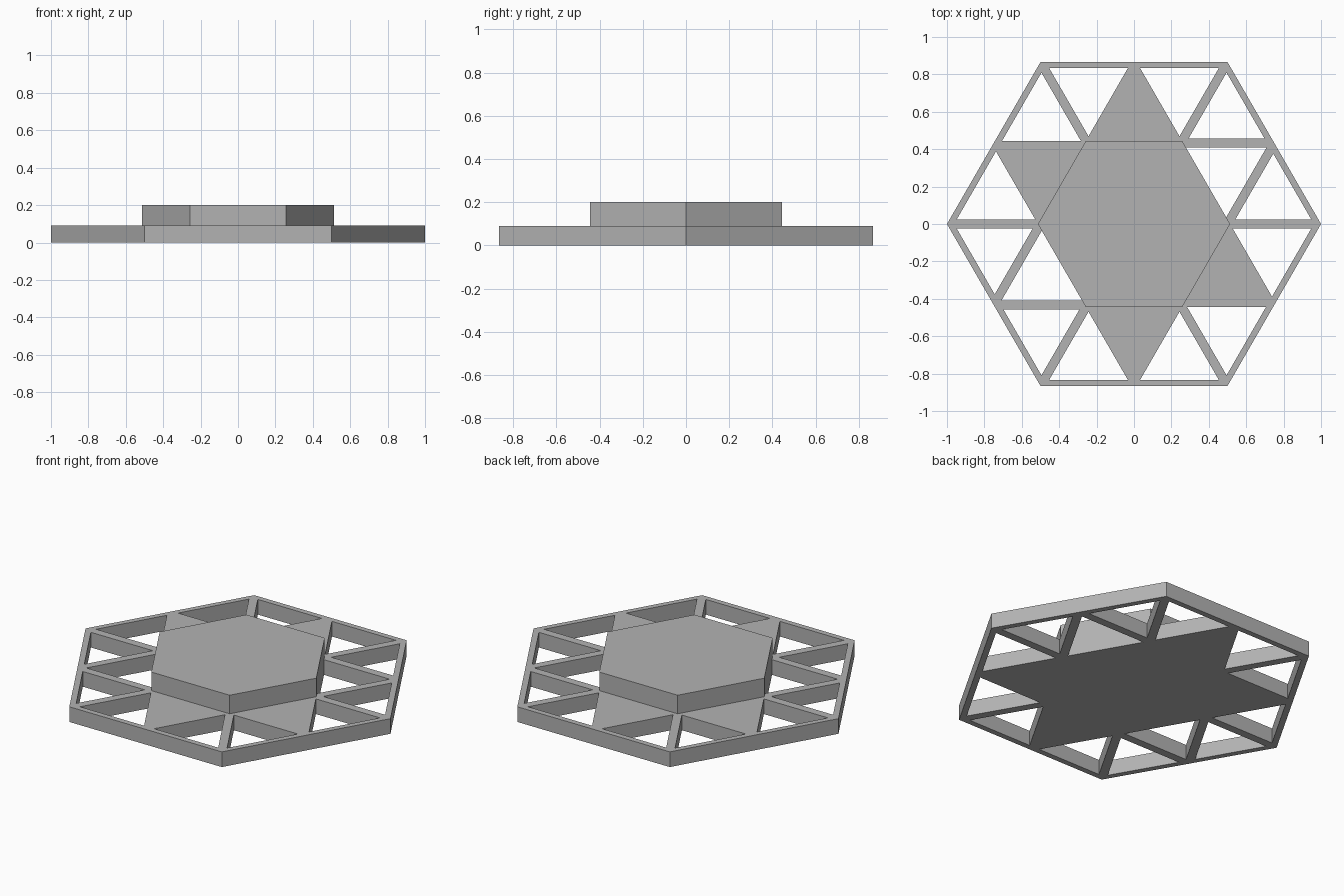
import bpy, bmesh, math
from mathutils import Vector

if "Cube" in bpy.data.objects:
    bpy.data.objects.remove(bpy.data.objects["Cube"])

BASE_H, TOP_H = 0.09, 0.20
RIM, STRUT, PANEL = 0.033, 0.024, 0.012   # hole insets from rim, struts, solid panels
S60 = math.sin(math.radians(60))

grey = bpy.data.materials.new("mid grey")
grey.diffuse_color = (0.45, 0.45, 0.45, 1)
grey.use_nodes = True
grey.node_tree.nodes["Principled BSDF"].inputs["Base Color"].default_value = grey.diffuse_color


def finish(bm, name):
    bmesh.ops.recalc_face_normals(bm, faces=bm.faces)
    me = bpy.data.meshes.new(name)
    bm.to_mesh(me)
    bm.free()
    me.materials.append(grey)
    ob = bpy.data.objects.new(name, me)
    bpy.context.collection.objects.link(ob)
    return ob


def extrude_up(bm, height):
    res = bmesh.ops.extrude_face_region(bm, geom=list(bm.faces), use_keep_orig=True)
    verts = [g for g in res["geom"] if isinstance(g, bmesh.types.BMVert)]
    bmesh.ops.translate(bm, verts=verts, vec=(0, 0, height))


def point(ij):
    return Vector((0.5 * ij[0] + 0.25 * ij[1], 0.5 * S60 * ij[1], 0))


# Triangular cells that make up the hexagon
cells = []
for i in range(-2, 2):
    for j in range(-2, 2):
        for tri in (((i, j), (i + 1, j), (i, j + 1)),
                    ((i + 1, j), (i + 1, j + 1), (i, j + 1))):
            if all(point(v).length < 1.001 for v in tri):
                cells.append(tri)


def is_solid(tri):
    c = sum((point(v) for v in tri), Vector()) / 3
    angle = round(math.degrees(math.atan2(c.y, c.x))) % 360
    return c.length < 0.4 or (c.length < 0.65 and angle in (90, 150, 270, 330))


# Which cells share each edge decides the beam width there
sharing = {}
for tri in cells:
    for k in range(3):
        sharing.setdefault(frozenset((tri[k], tri[(k + 1) % 3])), []).append(tri)


def inset(tri, k):
    edge = sharing[frozenset((tri[k], tri[(k + 1) % 3]))]
    if len(edge) == 1:
        return RIM
    return PANEL if any(is_solid(t) for t in edge) else STRUT


# Base plate: solid panels plus open triangular frames
bm = bmesh.new()
for tri in cells:
    p = [point(v) for v in tri]
    if is_solid(tri):
        bm.faces.new([bm.verts.new(v) for v in p])
        continue
    hole = []
    for k in range(3):
        u = (p[(k + 1) % 3] - p[k]).normalized()
        v = (p[k - 1] - p[k]).normalized()
        hole.append(p[k] + (u * inset(tri, (k + 2) % 3) + v * inset(tri, k)) / S60)
    outer = [bm.verts.new(v) for v in p]
    inner = [bm.verts.new(v) for v in hole]
    for k in range(3):
        n = (k + 1) % 3
        bm.faces.new((outer[k], outer[n], inner[n], inner[k]))
bmesh.ops.remove_doubles(bm, verts=bm.verts, dist=0.0005)
extrude_up(bm, BASE_H)
finish(bm, "lattice_base")

# Raised hexagonal block in the middle
bm = bmesh.new()
r = 0.5 + PANEL / S60
bm.faces.new([bm.verts.new((r * math.cos(k * math.pi / 3), r * math.sin(k * math.pi / 3), 0))
              for k in range(6)])
extrude_up(bm, TOP_H - BASE_H)
block = finish(bm, "raised_hexagon")
block.location.z = BASE_H
